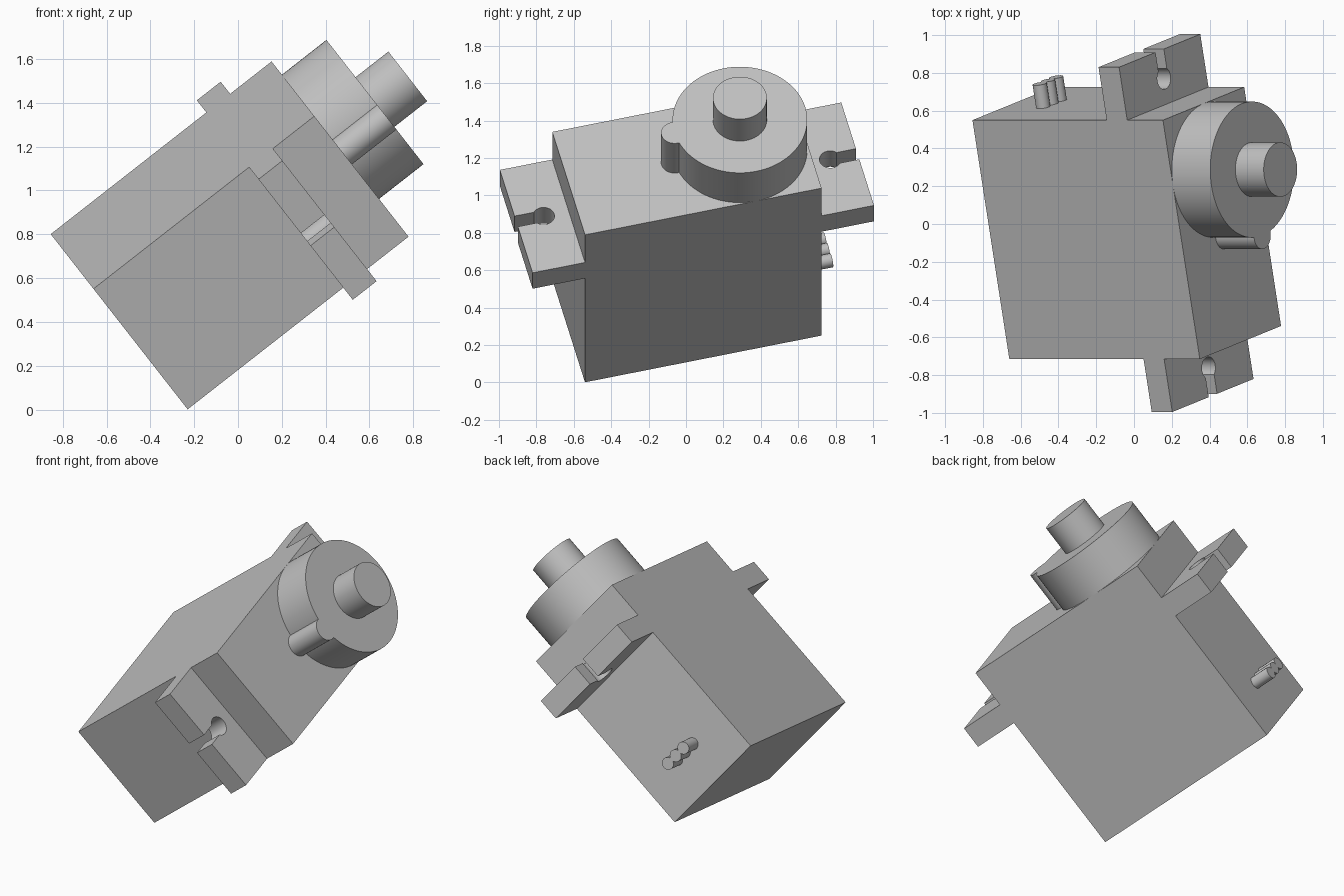
import bpy, bmesh, math
from mathutils import Matrix, Vector

if "Cube" in bpy.data.objects:
    bpy.data.objects.remove(bpy.data.objects["Cube"], do_unlink=True)

# Local frame: x = width, y = length, z = shaft direction
up = Vector((0.788, 0, 0.616)).normalized()
along = Vector((-0.1495, 0.970, 0.1917))
along = (along - up * along.dot(up)).normalized()
across = along.cross(up)
FRAME = Matrix((across, along, up)).transposed().to_4x4()
FRAME.translation = (-0.66, -0.715, 0.551)

WIDTH, LENGTH, HEIGHT = 0.72, 1.304, 1.28
TAB, TAB_LOW, TAB_HIGH = 0.289, 0.902, 1.04
MID = WIDTH / 2
SHAFT_Y = LENGTH - MID

grey = bpy.data.materials.new("plain grey")
grey.use_nodes = True
grey.diffuse_color = (0.53, 0.53, 0.53, 1)
grey.node_tree.nodes["Principled BSDF"].inputs["Base Color"].default_value = grey.diffuse_color


def finish(name, bm):
    bmesh.ops.recalc_face_normals(bm, faces=bm.faces)
    mesh = bpy.data.meshes.new(name)
    bm.to_mesh(mesh)
    bm.free()
    mesh.materials.append(grey)
    obj = bpy.data.objects.new(name, mesh)
    bpy.context.collection.objects.link(obj)
    obj.matrix_world = FRAME
    return obj


def prism(name, points, offset):
    """Extrude a closed outline along an offset."""
    bm = bmesh.new()
    face = bm.faces.new([bm.verts.new(p) for p in points])
    result = bmesh.ops.extrude_face_region(bm, geom=[face], use_keep_orig=True)
    moved = [g for g in result["geom"] if isinstance(g, bmesh.types.BMVert)]
    bmesh.ops.translate(bm, verts=moved, vec=offset)
    return finish(name, bm)


def cylinder(name, base, radius, offset, sides=64):
    offset = Vector(offset)
    bm = bmesh.new()
    turn = offset.to_track_quat("Z", "Y").to_matrix().to_4x4()
    place = Matrix.Translation(Vector(base) + offset / 2) @ turn
    bmesh.ops.create_cone(bm, cap_ends=True, segments=sides, radius1=radius,
                          radius2=radius, depth=offset.length, matrix=place)
    return finish(name, bm)


def activate(obj):
    bpy.ops.object.select_all(action="DESELECT")
    obj.select_set(True)
    bpy.context.view_layer.objects.active = obj


# Case with its two mounting tabs, as one side outline
half = [(0, 0), (0, TAB_LOW), (-TAB, TAB_LOW), (-TAB, TAB_HIGH), (0, TAB_HIGH), (0, HEIGHT)]
outline = half + [(LENGTH - y, z) for y, z in reversed(half)]
case = prism("case", [(0, y, z) for y, z in outline], (WIDTH, 0, 0))

# Keyhole screw slots through the tabs
HOLE_R, SLOT = 0.058, 0.037
start = math.asin(SLOT / HOLE_R)
arc = [start + (2 * math.pi - 2 * start) * i / 32 for i in range(33)]
keyhole = [(HOLE_R * math.sin(a), -HOLE_R * math.cos(a)) for a in arc]
keyhole += [(-SLOT, -TAB), (SLOT, -TAB)]
for centre, side in ((-0.138, 1), (LENGTH + 0.138, -1)):
    cutter = prism("slot_cutter", [(MID + x, centre + side * y, TAB_LOW - 0.1) for x, y in keyhole],
                   (0, 0, TAB_HIGH - TAB_LOW + 0.2))
    cutter.hide_render = True
    cut = case.modifiers.new("slot", "BOOLEAN")
    cut.operation, cut.solver, cut.object = "DIFFERENCE", "EXACT", cutter
    activate(case)
    bpy.ops.object.modifier_apply(modifier=cut.name)
    bpy.data.objects.remove(cutter, do_unlink=True)

# Gear housing, its small side boss and the output shaft
GEAR_H = 0.258
parts = [
    case,
    cylinder("gear_housing", (MID, SHAFT_Y, HEIGHT), MID, (0, 0, GEAR_H), 96),
    cylinder("side_boss", (MID, SHAFT_Y - MID, HEIGHT), 0.072, (0, 0, GEAR_H), 48),
    cylinder("output_shaft", (MID, SHAFT_Y, HEIGHT + GEAR_H), 0.144, (0, 0, 0.19)),
]

# Three short wire stubs on the back
for i in (-1, 0, 1):
    parts.append(cylinder("wire_stub", (MID + i * 0.073, LENGTH - 0.02, 0.258), 0.038,
                          (0, 0.147, 0), 32))

for part in parts:
    activate(part)
    bpy.ops.object.shade_smooth_by_angle(angle=math.radians(30))
